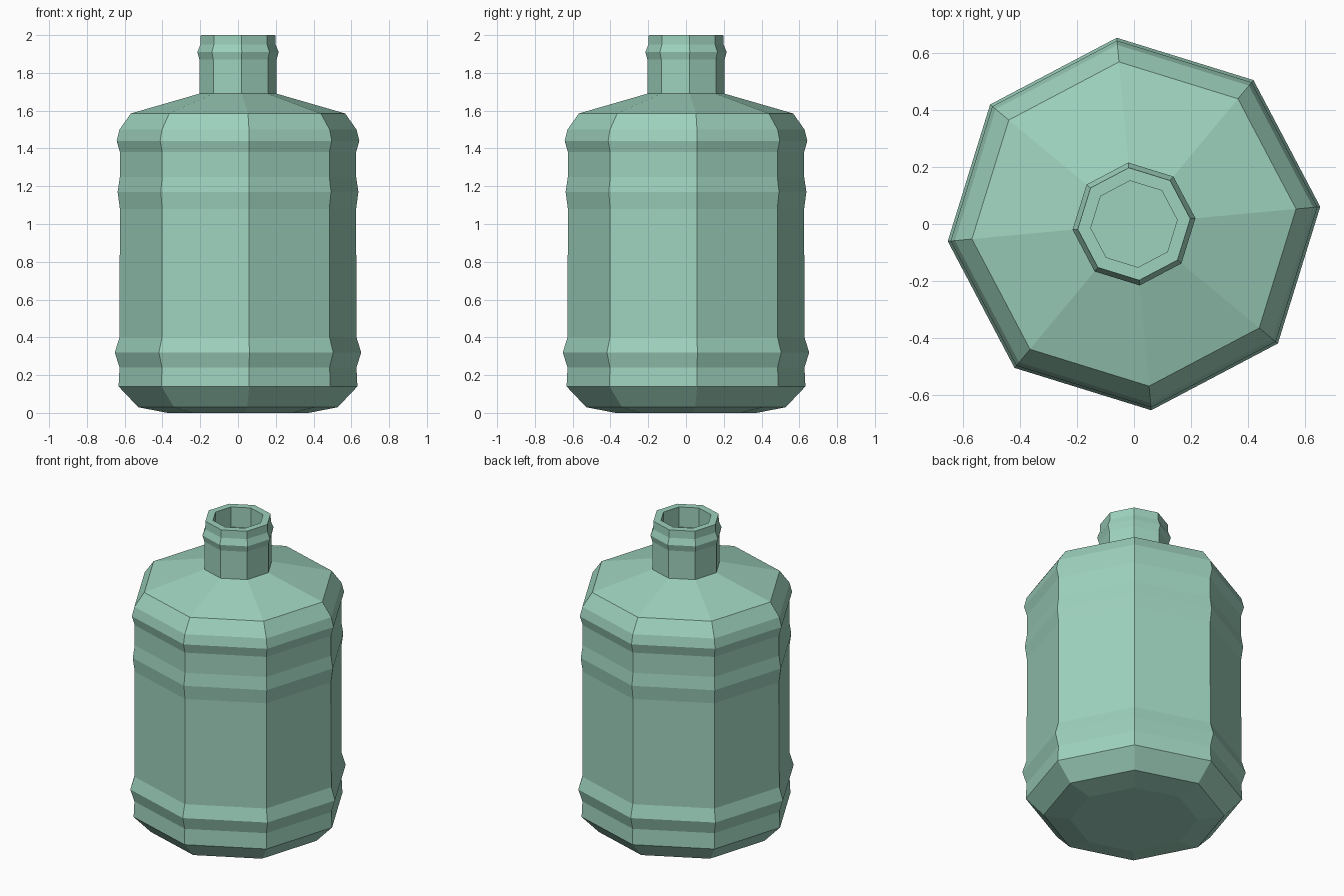
import bpy, bmesh, math

if "Cube" in bpy.data.objects:
    bpy.data.objects.remove(bpy.data.objects["Cube"])

SIDES = 8
TWIST = math.radians(5.3)   # the octagon is turned slightly

# Radius, height: from the underside, up the outside, into the mouth
profile = [
    (0.375, 0.0), (0.53, 0.03), (0.635, 0.14), (0.63, 0.24),
    (0.655, 0.32), (0.63, 0.40),                       # lower rib
    (0.628, 1.08), (0.64, 1.17), (0.628, 1.25),        # middle rib
    (0.628, 1.38), (0.645, 1.44), (0.63, 1.50),        # upper rib
    (0.57, 1.585), (0.205, 1.69),                      # shoulder
    (0.205, 1.87), (0.216, 1.91), (0.20, 1.95),        # neck collar
    (0.198, 2.0), (0.152, 2.0), (0.152, 1.87),         # lip and mouth
]

glass = bpy.data.materials.new("pale green")
glass.diffuse_color = (0.34, 0.64, 0.51, 1)
glass.use_nodes = True
glass.node_tree.nodes["Principled BSDF"].inputs["Base Color"].default_value = glass.diffuse_color

# Jug: stacked octagonal rings, bridged and capped at both ends
bm = bmesh.new()
rings = []
for r, z in profile:
    angles = [TWIST + i * math.tau / SIDES for i in range(SIDES)]
    rings.append([bm.verts.new((r * math.cos(a), r * math.sin(a), z)) for a in angles])
for low, high in zip(rings, rings[1:]):
    for i in range(SIDES):
        j = (i + 1) % SIDES
        bm.faces.new((low[i], low[j], high[j], high[i]))
bm.faces.new(rings[0][::-1])
bm.faces.new(rings[-1])
bmesh.ops.recalc_face_normals(bm, faces=bm.faces)

mesh = bpy.data.meshes.new("water_jug")
bm.to_mesh(mesh)
bm.free()
mesh.materials.append(glass)
bpy.context.collection.objects.link(bpy.data.objects.new("water_jug", mesh))
